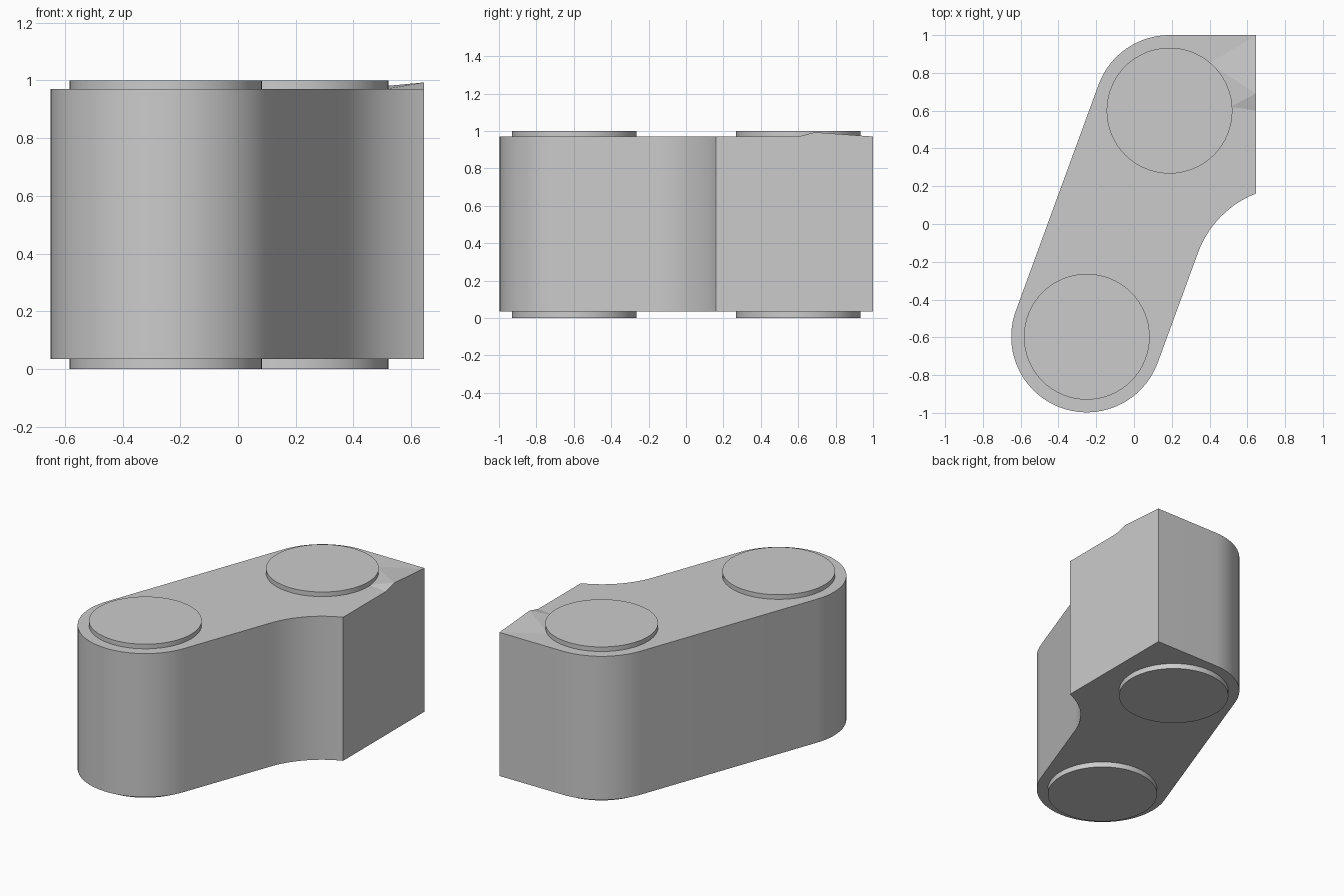
import bpy
import bmesh
from math import cos, sin, radians
from mathutils import Vector

if "Cube" in bpy.data.objects:
    bpy.data.objects.remove(bpy.data.objects["Cube"], do_unlink=True)

FRONT = (-0.25, -0.597)   # pivot centres
BACK = (0.188, 0.6)
BOTTOM, TOP = 0.035, 0.97
SIDE = 0.645              # flat stop face
TILT = 20.1               # lean of the link from the y axis

grey = bpy.data.materials.new("light grey")
grey.use_nodes = True
colour = (0.6, 0.6, 0.6, 1)
grey.diffuse_color = colour
grey.node_tree.nodes["Principled BSDF"].inputs["Base Color"].default_value = colour


def arc(centre, radius, start, end, steps):
    angles = [radians(start + (end - start) * i / steps) for i in range(steps + 1)]
    return [(centre[0] + radius * cos(a), centre[1] + radius * sin(a)) for a in angles]


def finish(name, bm):
    bmesh.ops.recalc_face_normals(bm, faces=bm.faces)
    mesh = bpy.data.meshes.new(name)
    bm.to_mesh(mesh)
    bm.free()
    mesh.materials.append(grey)
    obj = bpy.data.objects.new(name, mesh)
    bpy.context.collection.objects.link(obj)
    bpy.ops.object.select_all(action="DESELECT")
    obj.select_set(True)
    bpy.context.view_layer.objects.active = obj
    bpy.ops.object.shade_smooth_by_angle(angle=radians(30))
    return obj


def prism(name, outline, low, high):
    bm = bmesh.new()
    base = bm.faces.new([bm.verts.new((x, y, low)) for x, y in outline])
    walls = bmesh.ops.extrude_face_region(bm, geom=[base], use_keep_orig=True)
    top = [v for v in walls["geom"] if isinstance(v, bmesh.types.BMVert)]
    bmesh.ops.translate(bm, verts=top, vec=(0, 0, high - low))
    return finish(name, bm)


# Link body: rounded ends, square stop corner and a concave relief
outline = arc(BACK, 0.4, 90, 180 - TILT, 16)
outline += arc(FRONT, 0.4, 180 - TILT, 360 - TILT, 40)
outline += arc((0.837, -0.333), 0.53, 180 - TILT, 111.3, 14)
outline += [(SIDE, 0.16), (SIDE, 1.0)]
prism("link_body", outline, BOTTOM, TOP)

# Pivot bosses project from both faces
for label, centre in (("front", FRONT), ("back", BACK)):
    circle = arc(centre, 0.333, 0, 360, 64)[:-1]
    prism(label + "_lower_boss", circle, 0, BOTTOM)
    prism(label + "_upper_boss", circle, TOP, 1)

# Shallow raised ridge at the edge of the stop face
bm = bmesh.new()
rim = [bm.verts.new((x, y, TOP)) for x, y in
       ((SIDE, 0.6), (SIDE, 1.0), (0.4, 0.85), (0.51, 0.62))]
peak = bm.verts.new(Vector((SIDE, 0.69, 0.993)))
bm.faces.new(rim)
for i, vert in enumerate(rim):
    bm.faces.new((vert, rim[(i + 1) % len(rim)], peak))
ridge = finish("stop_ridge", bm)
ridge.data.shade_flat()
